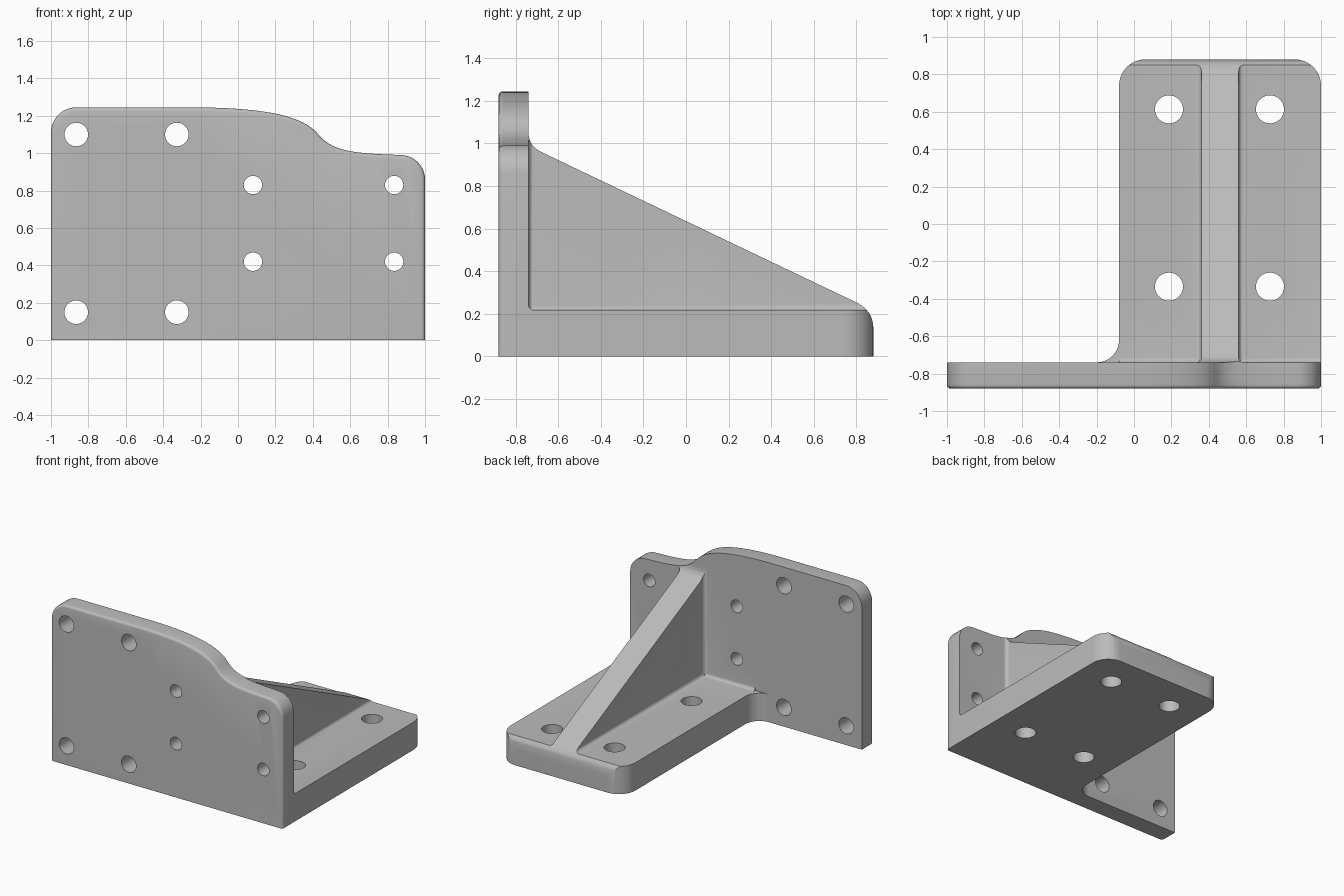
import bpy, bmesh, math
from mathutils import Vector

if "Cube" in bpy.data.objects:
    bpy.data.objects.remove(bpy.data.objects["Cube"])

metal = bpy.data.materials.new("plain_grey")
metal.use_nodes = True
metal.diffuse_color = (0.5, 0.5, 0.5, 1)
metal.node_tree.nodes["Principled BSDF"].inputs["Base Color"].default_value = (0.5, 0.5, 0.5, 1)


def arc(cx, cy, r, a0, a1, n=10):
    """Points on an arc, angles in degrees."""
    angles = [math.radians(a0 + (a1 - a0) * i / n) for i in range(n + 1)]
    return [(cx + r * math.cos(a), cy + r * math.sin(a)) for a in angles]


def bezier(p0, p1, p2, p3, n=16):
    """Points on a cubic curve."""
    pts = []
    for i in range(n + 1):
        t = i / n
        w = ((1 - t) ** 3, 3 * t * (1 - t) ** 2, 3 * t * t * (1 - t), t ** 3)
        pts.append(tuple(sum(k * p[j] for k, p in zip(w, (p0, p1, p2, p3))) for j in (0, 1)))
    return pts


def prism(name, outline, axis, lo, hi, front_bevel=0):
    """Extrude an outline along an axis: x takes (y, z), y takes (x, z), z takes (x, y)."""
    place = {"x": lambda a, b, h: (h, a, b),
             "y": lambda a, b, h: (a, h, b),
             "z": lambda a, b, h: (a, b, h)}[axis]
    bm = bmesh.new()
    face = bm.faces.new([bm.verts.new(place(a, b, lo)) for a, b in outline])
    new = bmesh.ops.extrude_face_region(bm, geom=[face])["geom"]
    bmesh.ops.translate(bm, vec=Vector(place(0, 0, hi - lo)),
                        verts=[g for g in new if isinstance(g, bmesh.types.BMVert)])
    bmesh.ops.remove_doubles(bm, verts=bm.verts, dist=1e-5)
    bmesh.ops.recalc_face_normals(bm, faces=bm.faces)
    if front_bevel:
        edges = [e for e in bm.edges if all(abs(v.co.y - lo) < 1e-4 for v in e.verts)
                 and any(v.co.z > 1e-3 for v in e.verts)]
        bmesh.ops.bevel(bm, geom=edges, offset=front_bevel, segments=4, profile=0.5,
                        affect="EDGES")
    mesh = bpy.data.meshes.new(name)
    bm.to_mesh(mesh)
    bm.free()
    mesh.materials.append(metal)
    obj = bpy.data.objects.new(name, mesh)
    bpy.context.collection.objects.link(obj)
    return obj


def combine(target, other, operation):
    """Apply a boolean and discard the second solid."""
    mod = target.modifiers.new("combine", "BOOLEAN")
    mod.object, mod.operation, mod.solver = other, operation, "EXACT"
    bpy.context.view_layer.objects.active = target
    bpy.ops.object.modifier_apply(modifier=mod.name)
    bpy.data.objects.remove(other)


FRONT, INNER, BACK = -0.88, -0.74, 0.88
BURIED = -0.8                       # depth at which parts overlap inside the plate
TOP = 0.217                         # top of the base
LEFT, RIGHT = -0.08, 1.0            # sides of the base
RIB0, RIB1, F = 0.36, 0.56, 0.025   # sides of the rib, small fillet radius

# Upright plate with the stepped top edge
step = (bezier((-0.2, 1.245), (0.15, 1.24), (0.35, 1.2), (0.43, 1.1))
        + bezier((0.43, 1.1), (0.51, 1.0), (0.65, 1.0), (0.87, 0.99))[1:])
outline = ([(-1, 0)] + arc(-0.865, 1.11, 0.135, 180, 90) + step
           + arc(0.87, 0.86, 0.13, 90, 0)[1:] + [(1, 0)])
plate = prism("angle_bracket", outline, "y", FRONT, INNER, front_bevel=0.02)

# Base with rounded rear corners and a fillet running into the plate
R = 0.12
plan = ([(RIGHT, BURIED)] + arc(RIGHT - 0.14, BACK - 0.14, 0.14, 0, 90)
        + arc(LEFT + 0.14, BACK - 0.14, 0.14, 90, 180)
        + arc(LEFT - R, INNER + R, R, 0, -90) + [(LEFT - R, BURIED)])
body = prism("base", plan, "z", 0, TOP)

# Rib, flared where it meets the base and where it meets the plate
def flare(start, level, end):
    return ([(RIB0 - F, start)] + arc(RIB0 - F, level + F, F, -90, 0, 5) + [(RIB0, end), (RIB1, end)]
            + arc(RIB1 + F, level + F, F, 180, 270, 5) + [(RIB1 + F, start)])

combine(body, prism("rib", flare(0.1, TOP, 1.3), "y", BURIED, 1), "UNION")
combine(body, prism("rib_root", flare(BURIED, INNER, 0), "z", 0.1, 1.3), "UNION")

# Fillet between base and plate
strip = ([(BURIED, 0.1), (BURIED, TOP + F)] + arc(INNER + F, TOP + F, F, 180, 270, 5)
         + [(INNER + F, 0.1)])
combine(body, prism("base_fillet", strip, "x", LEFT, RIGHT), "UNION")

# Trim base and rib to the sloping side profile, and to the plate's top edge
side = ([(-0.85, -0.1), (-0.85, 1.06)]
        + bezier((INNER, 1.06), (INNER, 1.0), (-0.715, 0.976), (-0.67, 0.955), 8)
        + bezier((0.8, 0.253), (0.85, 0.229), (BACK, 0.19), (BACK, 0.13), 10) + [(BACK, -0.1)])
combine(body, prism("side_trim", side, "x", -1.5, 1.5), "INTERSECT")
edge = [(-1.2, -0.2), (-1.2, 1.245)] + step + [(1.2, 0.99), (1.2, -0.2)]
combine(body, prism("top_trim", edge, "y", -1.5, 1.5), "INTERSECT")
combine(plate, body, "UNION")

# Bolt holes through the plate and the base
def drill(centres, radius, axis, lo, hi):
    for cx, cy in centres:
        hole = arc(cx, cy, radius, 0, 360, 40)[:-1]
        combine(plate, prism("hole", hole, axis, lo, hi), "DIFFERENCE")

drill([(x, z) for x in (-0.865, -0.327) for z in (0.15, 1.1)], 0.063, "y", -1, -0.6)
drill([(x, z) for x in (0.08, 0.835) for z in (0.42, 0.83)], 0.049, "y", -1, -0.6)
drill([(x, y) for x in (0.187, 0.727) for y in (-0.335, 0.613)], 0.075, "z", -0.2, 0.4)

bpy.ops.object.select_all(action="DESELECT")
plate.select_set(True)
bpy.context.view_layer.objects.active = plate
bpy.ops.object.shade_smooth_by_angle(angle=math.radians(30))
